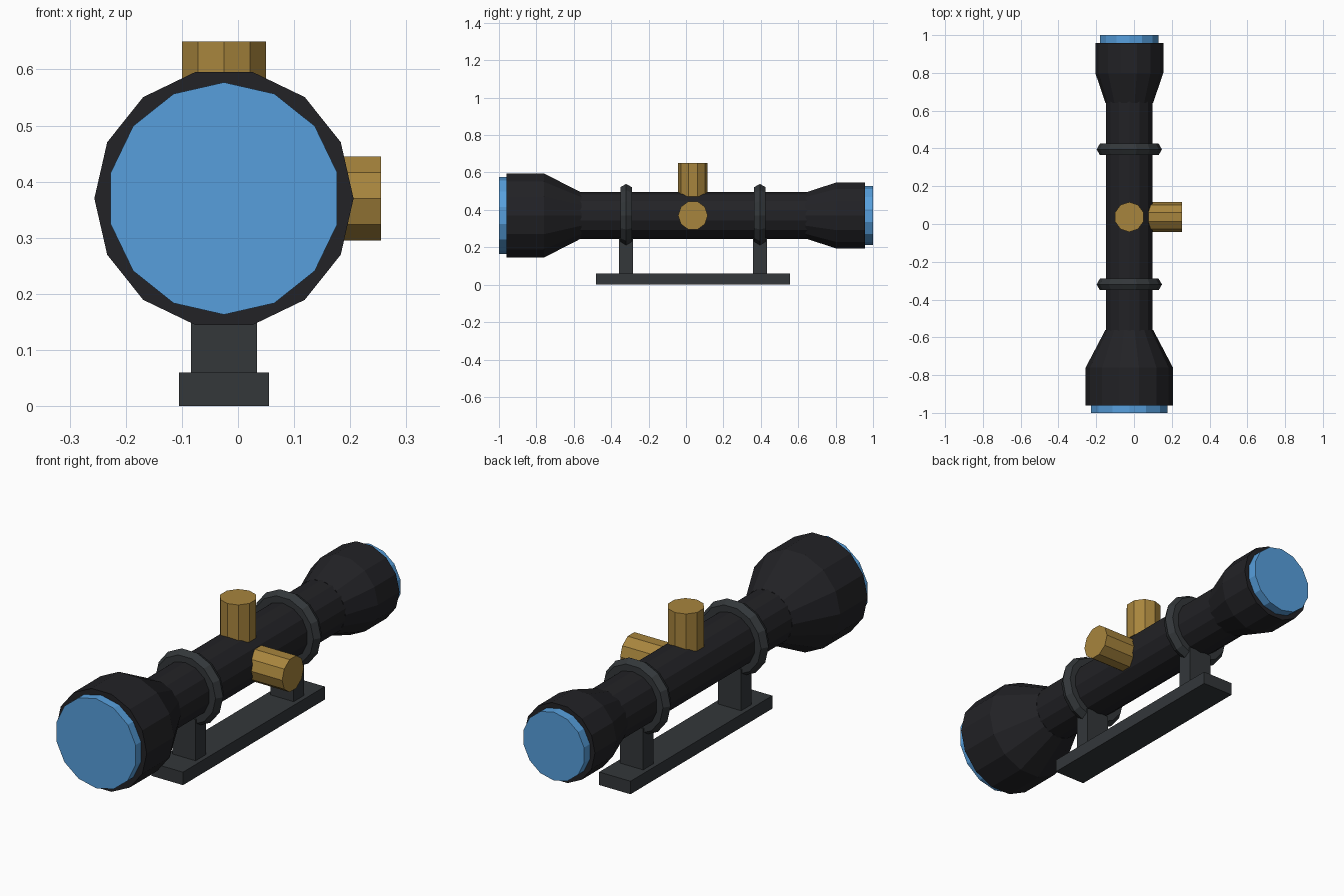
import bpy, bmesh
from math import cos, sin, pi
from mathutils import Vector

if "Cube" in bpy.data.objects:
    bpy.data.objects.remove(bpy.data.objects["Cube"])

X, Y, Z = Vector((1, 0, 0)), Vector((0, 1, 0)), Vector((0, 0, 1))
CX, CZ = -0.025, 0.37          # optical axis position


def material(name, rgb):
    m = bpy.data.materials.new(name)
    m.diffuse_color = (*rgb, 1)
    m.use_nodes = True
    m.node_tree.nodes["Principled BSDF"].inputs["Base Color"].default_value = m.diffuse_color
    return m


BLACK = material("matte_black", (0.016, 0.016, 0.019))
GREY = material("dark_grey", (0.033, 0.038, 0.042))
BRASS = material("brass", (0.39, 0.235, 0.047))
BLUE = material("lens_blue", (0.095, 0.347, 0.72))


def finish(name, bm, mat):
    bmesh.ops.recalc_face_normals(bm, faces=bm.faces)
    mesh = bpy.data.meshes.new(name)
    bm.to_mesh(mesh)
    bm.free()
    mesh.materials.append(mat)
    ob = bpy.data.objects.new(name, mesh)
    bpy.context.collection.objects.link(ob)
    return ob


def lathe(name, profile, mat, origin=(CX, 0, CZ), axis=Y, start=X, sides=14, loop=False):
    """Spin (position, radius) points round an axis; first corner lies along start."""
    bm = bmesh.new()
    side, o = axis.cross(start), Vector(origin)
    rings = []
    for t, r in profile:
        angles = [2 * pi * i / sides for i in range(sides)]
        rings.append([bm.verts.new(o + axis * t + (start * cos(a) + side * sin(a)) * r)
                      for a in angles])
    pairs = list(zip(rings, rings[1:]))
    if loop:
        pairs.append((rings[-1], rings[0]))
    else:
        bm.faces.new(rings[0])
        bm.faces.new(rings[-1])
    for a, b in pairs:
        for i in range(sides):
            j = (i + 1) % sides
            bm.faces.new((a[i], a[j], b[j], b[i]))
    return finish(name, bm, mat)


def box(name, lo, hi, mat):
    bm = bmesh.new()
    bmesh.ops.create_cube(bm, size=1)
    lo, hi = Vector(lo), Vector(hi)
    bmesh.ops.scale(bm, vec=hi - lo, verts=bm.verts)
    bmesh.ops.translate(bm, vec=(lo + hi) / 2, verts=bm.verts)
    return finish(name, bm, mat)


# main tube and flared ends
lathe("main_tube", [(-0.60, 0.126), (0.68, 0.126)], BLACK, start=Z)
lathe("objective_bell", [(-0.96, 0.231), (-0.76, 0.231), (-0.56, 0.126)], BLACK)
lathe("eyepiece", [(0.64, 0.126), (0.80, 0.18), (0.957, 0.18)], BLACK)

# lenses
lathe("objective_lens", [(-1.0, 0.207), (-0.95, 0.207)], BLUE, start=Z)
lathe("eyepiece_lens", [(0.95, 0.158), (1.0, 0.158)], BLUE, start=Z)

# adjustment turrets on top and on the right
turret = [(0.102, 0.079), (0.28, 0.079)]
for name, axis in (("top_turret", Z), ("side_turret", X)):
    lathe(name, turret, BRASS, origin=(CX, 0.037, CZ), axis=axis, start=Y, sides=10)

# mounting rings with hexagonal section, and their posts
for name, y in (("front", -0.32), ("rear", 0.395)):
    section = [(y + 0.035 * sin(k * pi / 3), 0.138 + 0.035 * cos(k * pi / 3))
               for k in range(6)]
    lathe(name + "_ring", section, GREY, loop=True)
    box(name + "_post", (CX - 0.059, y - 0.0375, 0.05),
        (CX + 0.059, y + 0.0375, 0.25), GREY)

# base rail
box("base_rail", (CX - 0.08, -0.48, 0), (CX + 0.08, 0.555, 0.06), GREY)
